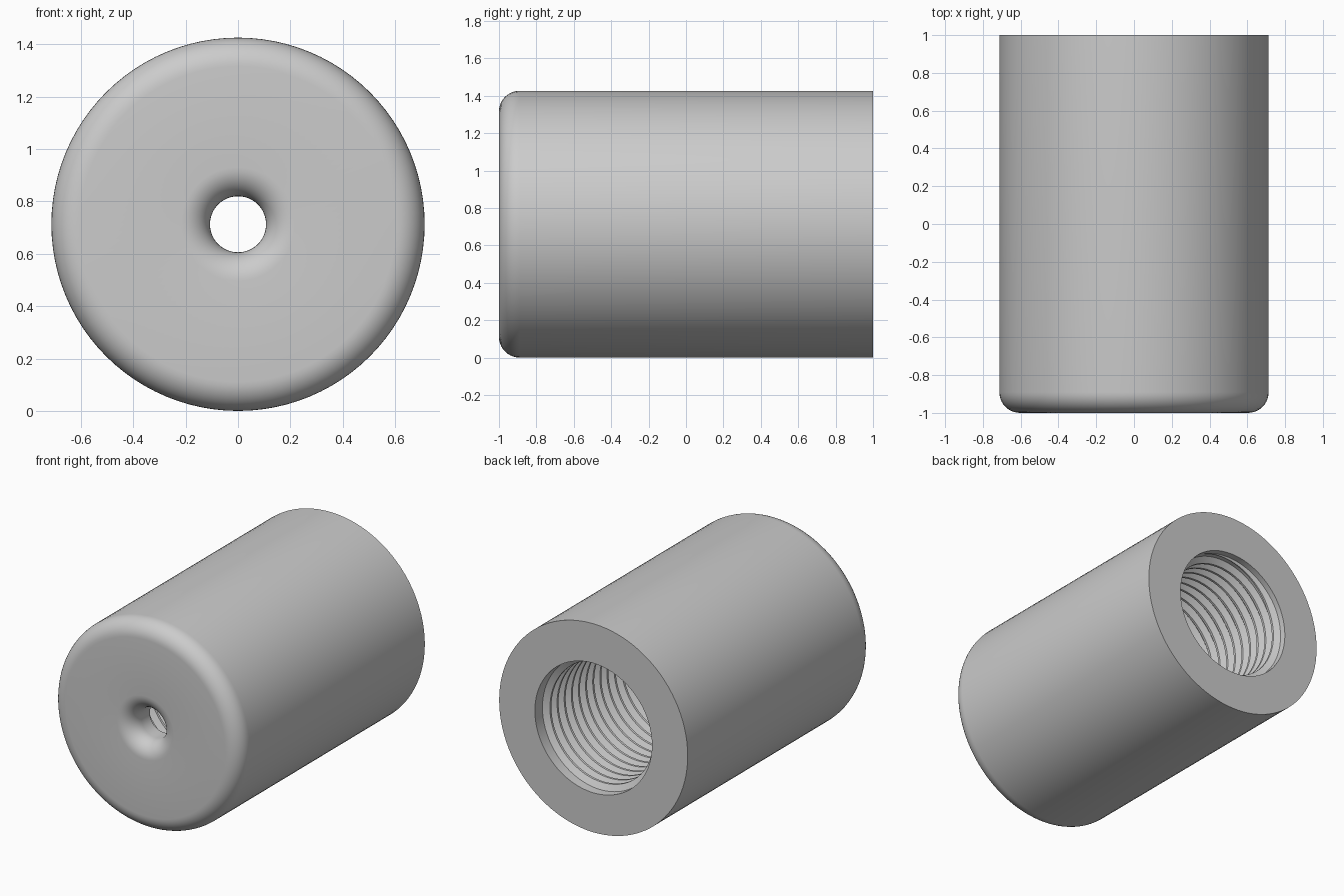
import bpy, bmesh, math

cube = bpy.data.objects.get("Cube")
if cube:
    bpy.data.objects.remove(cube, do_unlink=True)

R, BORE, HOLE = 0.713, 0.443, 0.107   # outer, bore and front hole radii
FILLET, WALL = 0.11, 0.2              # edge rounding and front wall thickness
PITCH, SEGS = 0.077, 96

gray = bpy.data.materials.new("plain gray")
gray.use_nodes = True
color = (0.6, 0.6, 0.6, 1)
gray.diffuse_color = color
gray.node_tree.nodes["Principled BSDF"].inputs["Base Color"].default_value = color


def point(radius, y, angle):
    return (radius * math.sin(angle), y, R + radius * math.cos(angle))


def arc(radius, y, a0, a1, steps=10):
    """Rounded corner in (radius, y), from angle a0 to a1 in degrees."""
    angles = [math.radians(a0 + (a1 - a0) * i / steps) for i in range(steps + 1)]
    return [(radius + FILLET * math.cos(a), y + FILLET * math.sin(a)) for a in angles]


def sweep(name, rings, close_rings, close_loop, sharp_angle):
    """Skin a list of point rings into a smooth shaded object."""
    bm = bmesh.new()
    rows = [[bm.verts.new(p) for p in ring] for ring in rings]
    pairs = list(zip(rows, rows[1:]))
    if close_loop:
        pairs.append((rows[-1], rows[0]))
    for a, b in pairs:
        n = len(a)
        for j in range(n if close_rings else n - 1):
            k = (j + 1) % n
            bm.faces.new((a[j], a[k], b[k], b[j]))
    if not close_loop:
        bm.faces.new(rows[0])
        bm.faces.new(rows[-1])
    bmesh.ops.recalc_face_normals(bm, faces=bm.faces)
    mesh = bpy.data.meshes.new(name)
    bm.to_mesh(mesh)
    bm.free()
    mesh.materials.append(gray)
    obj = bpy.data.objects.new(name, mesh)
    bpy.context.collection.objects.link(obj)
    bpy.ops.object.select_all(action='DESELECT')
    obj.select_set(True)
    bpy.context.view_layer.objects.active = obj
    bpy.ops.object.shade_smooth_by_angle(angle=math.radians(sharp_angle))
    return obj


# Hollow body: rounded front rim, flared front hole and wide bore open at the back
profile = [(R, 1)]
profile += arc(R - FILLET, FILLET - 1, 0, -90)
profile += arc(HOLE + FILLET, FILLET - 1, 270, 180)
profile += [(HOLE, WALL - 1), (BORE, WALL - 1), (BORE, 1)]
turn = [2 * math.pi * i / SEGS for i in range(SEGS)]
sweep("body", [[point(r, y, a) for r, y in profile] for a in turn], True, True, 30)

# Internal screw thread: one helical ridge, tapered at both ends
section = [(0.004, -0.034), (-0.04, -0.008), (-0.04, 0.008), (0.004, 0.034)]
start, end = WALL - 0.95, 0.95
steps = int((end - start) / PITCH * SEGS)
coil = []
for i in range(steps + 1):
    angle = 2 * math.pi * i / SEGS
    y = start + PITCH * i / SEGS
    taper = max(0.05, min(1, 4 * i / SEGS, 4 * (steps - i) / SEGS))
    coil.append([point(BORE + dr * taper, y + dy * taper, angle) for dr, dy in section])
sweep("inner_thread", coil, True, False, 25)
